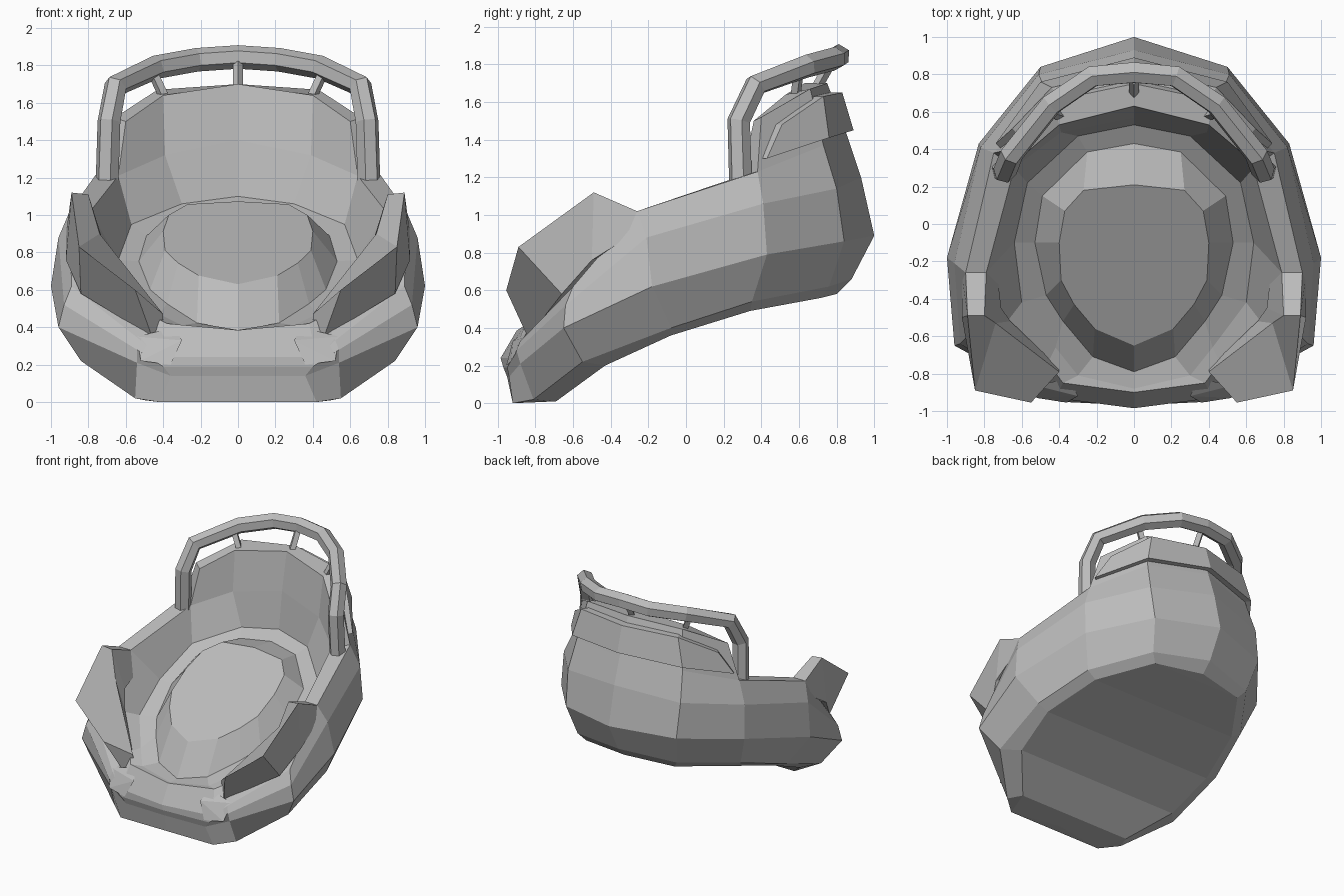
import bpy, bmesh

cube = bpy.data.objects.get("Cube")
if cube:
    bpy.data.objects.remove(cube)

grey = bpy.data.materials.new("plain grey")
grey.use_nodes = True
COLOUR = (0.5, 0.5, 0.5, 1)
grey.diffuse_color = COLOUR
grey.node_tree.nodes["Principled BSDF"].inputs["Base Color"].default_value = COLOUR


def finish(bm, name):
    bmesh.ops.remove_doubles(bm, verts=bm.verts, dist=0.0005)
    bmesh.ops.recalc_face_normals(bm, faces=bm.faces)
    mesh = bpy.data.meshes.new(name)
    bm.to_mesh(mesh)
    bm.free()
    mesh.materials.append(grey)
    obj = bpy.data.objects.new(name, mesh)
    bpy.context.collection.objects.link(obj)


def flip(p):
    return (-p[0], p[1], p[2])


def face(bm, pts):
    """Add a face, dropping repeated points."""
    unique = list(dict.fromkeys(tuple(p) for p in pts))
    if len(unique) > 2:
        bm.faces.new([bm.verts.new(p) for p in unique])


def both(bm, pts):
    face(bm, pts)
    face(bm, [flip(p) for p in pts])


def skin(bm, rows):
    """Mirrored quads between successive half rings."""
    for a, b in zip(rows, rows[1:]):
        for i in range(len(a) - 1):
            both(bm, (a[i], a[i + 1], b[i + 1], b[i]))


def cap(bm, row):
    """Close a full ring with strips running across it."""
    for p, q in zip(row, row[1:]):
        face(bm, (p, q, flip(q), flip(p)))


def wedge(name, pts):
    """Mirrored pair of convex lumps."""
    for side, s in (("left", 1), ("right", -1)):
        bm = bmesh.new()
        vs = [bm.verts.new((x * s, y, z)) for x, y, z in pts]
        bmesh.ops.convex_hull(bm, input=vs)
        finish(bm, f"{side}_{name}")


def tube(name, pts, radius, res):
    curve = bpy.data.curves.new(name, "CURVE")
    curve.dimensions = "3D"
    curve.bevel_depth, curve.bevel_resolution = radius, res
    curve.use_fill_caps = True
    spline = curve.splines.new("POLY")
    spline.points.add(len(pts) - 1)
    for point, p in zip(spline.points, pts):
        point.co = (*p, 1)
    temp = bpy.data.objects.new(name, curve)
    bpy.context.collection.objects.link(temp)
    bpy.context.view_layer.update()
    bm = bmesh.new()
    mesh = bpy.data.meshes.new_from_object(
        temp.evaluated_get(bpy.context.evaluated_depsgraph_get()))
    bm.from_mesh(mesh)
    bpy.data.objects.remove(temp)
    bpy.data.meshes.remove(mesh)
    for f in bm.faces:
        f.smooth = False
    finish(bm, name)


# Half rings of the tub, from front centre round to back centre
keel = [(0, -.85, 0), (.42, -.92, 0), (.5, -.69, .01), (.73, -.43, .2),
        (.77, -.08, .36), (.66, .34, .49), (.4, .72, .56), (0, .8, .58)]
chine = [(0, -.92, 0), (.42, -.92, 0), (.55, -.81, .02), (.84, -.55, .22),
         (.86, -.08, .4), (.74, .35, .54), (.45, .76, .62), (0, .88, .66)]
belly = [(0, -.95, .14), (.36, -.94, .14), (.54, -.88, .21), (.96, -.65, .4),
         (1, -.18, .62), (.83, .43, .79), (.5, .84, .86), (0, 1, .89)]
shoulder = [(0, -.97, .19), (.4, -.95, .19), (.54, -.9, .28), (.93, -.64, .52),
            (.96, -.21, .88), (.82, .41, 1.06), (.51, .8, 1.14), (0, .93, 1.2)]
rim_out = [(0, -.985, .24), (.42, -.93, .24), (.52, -.88, .33), (.89, -.6, .62),
           (.9, -.26, 1.02), (.75, .38, 1.23), (.48, .73, 1.37), (0, .86, 1.41)]
rim_in = [(0, -.9, .385), (.38, -.85, .42), (.46, -.74, .46), (.7, -.55, .66),
          (.79, -.26, 1.02), (.64, .3, 1.21), (.39, .49, 1.32), (0, .57, 1.4)]
ledge = [(0, -.88, .385), (.3, -.81, .41), (.42, -.66, .47), (.6, -.42, .6),
         (.64, -.1, .76), (.57, .22, .95), (.3, .47, 1.06), (0, .53, 1.1)]
# Raised seat: two sloping rings
seat_low = [(x, y, .38 + .54 * (y + .79)) for x, y in (
    (0, -.79), (.22, -.71), (.38, -.52), (.47, -.38),
    (.53, -.1), (.49, .15), (.25, .385), (0, .43))]
seat_top = [(x, y, .63 + .515 * (y + .65)) for x, y in (
    (0, -.65), (.21, -.56), (.32, -.43), (.39, -.3),
    (.4, -.1), (.37, .07), (.27, .18), (0, .21))]

bm = bmesh.new()
skin(bm, [keel, chine, belly, shoulder, rim_out, rim_in, ledge, seat_low, seat_top])
cap(bm, keel)
cap(bm, seat_top)
finish(bm, "tub")

# Backrest rising from the rear of the rim
back_in = [(.6, .36, 1.5), (.4, .53, 1.64), (0, .63, 1.7)]
back_out = [(.66, .4, 1.52), (.43, .66, 1.67), (0, .75, 1.7)]
bm = bmesh.new()
loop = [rim_in[5:], back_in, back_out, rim_out[5:], rim_in[5:]]
skin(bm, loop)
both(bm, [row[0] for row in loop[:4]])
finish(bm, "backrest")

# Raised band around the outside of the backrest
band_low = [(.74, .43, 1.3), (.5, .76, 1.41), (0, .89, 1.45)]
band_top = [(.65, .51, 1.48), (.44, .73, 1.63), (0, .83, 1.65)]
inward = lambda row: [(x * .88, y - .08, z) for x, y, z in row]
bm = bmesh.new()
loop = [band_low, band_top, inward(band_top), inward(band_low), band_low]
skin(bm, loop)
both(bm, [row[0] for row in loop[:4]])
finish(bm, "backrest_band")

# Angular arm guards: sections of outer top, inner top, inner foot, outer foot
sections = [
    [(.9, -.26, 1.02), (.79, -.26, 1.02), (.73, -.28, .85), (.92, -.28, .9)],
    [(.89, -.49, 1.12), (.8, -.49, 1.11), (.71, -.45, .8), (.92, -.5, .76)],
    [(.85, -.89, .83), (.74, -.53, .9), (.66, -.52, .66), (.84, -.66, .58)],
    [(.55, -.955, .6), (.4, -.79, .47), (.4, -.77, .4), (.46, -.84, .35)]]
bm = bmesh.new()
skin(bm, [s + s[:1] for s in sections])
for end in (sections[0], sections[-1]):
    both(bm, end)
finish(bm, "arm_guards")

# Small wedges on the front lip
wedge("lip_wedge", [
    (.36, -.955, .2), (.52, -.93, .22), (.54, -.86, .35),
    (.3, -.92, .33), (.34, -.83, .4)])

# Hoop and the struts that hold it
half = [(.7, .29, 1.17), (.69, .28, 1.5), (.655, .37, 1.69),
        (.44, .64, 1.79), (.22, .79, 1.83)]
tube("hoop", half + [(0, .81, 1.845)] + [flip(p) for p in reversed(half)], .063, 1)
tube("centre_strut", [(0, .69, 1.67), (0, .77, 1.81)], .028, 0)
for side, s in (("left", 1), ("right", -1)):
    tube(side + "_strut", [(.39 * s, .58, 1.62), (.46 * s, .6, 1.77)], .028, 0)
